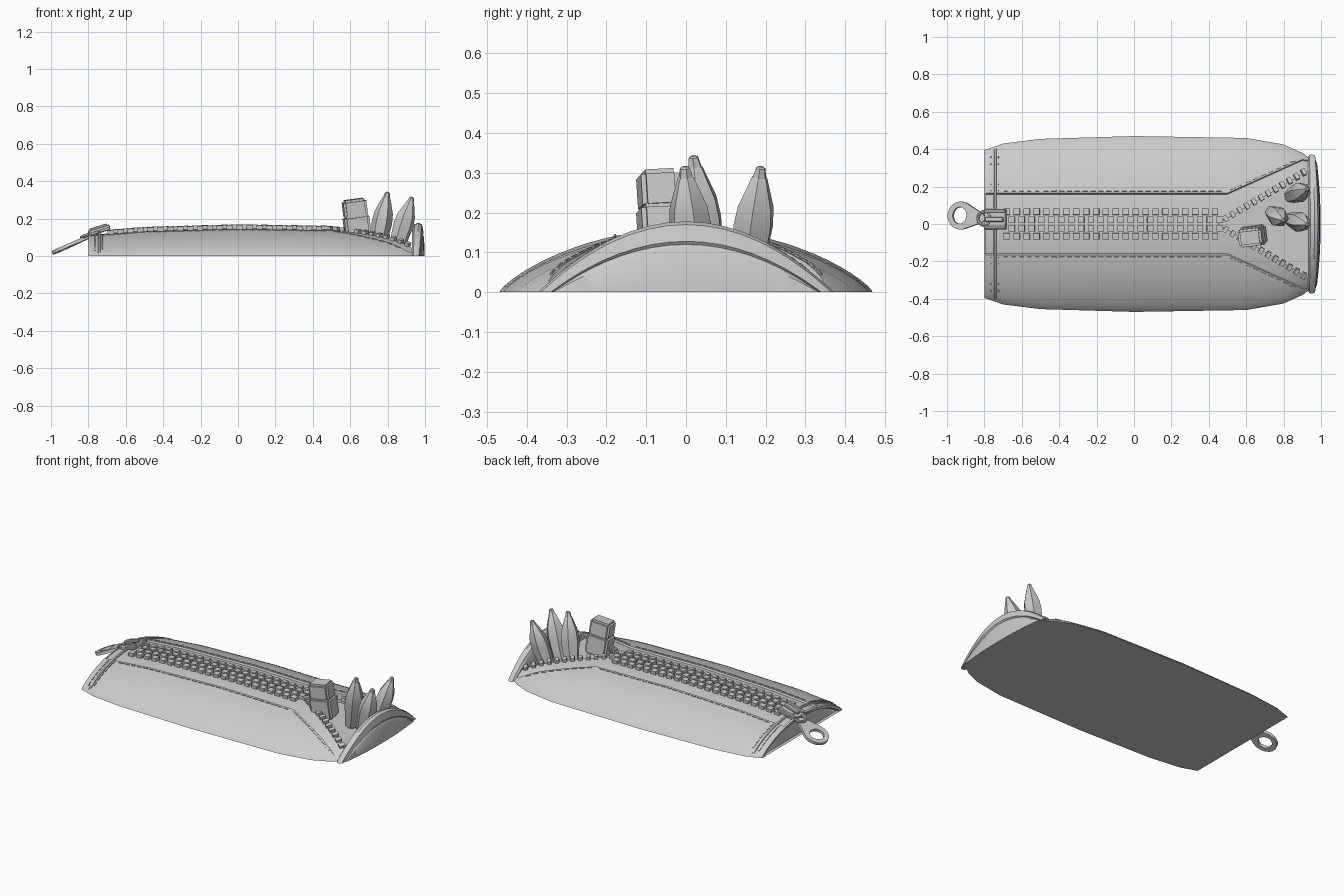
import bpy, bmesh, math
from mathutils import Matrix, Vector, Euler

if "Cube" in bpy.data.objects:
    bpy.data.objects.remove(bpy.data.objects["Cube"])

grey = bpy.data.materials.new("plain_grey")
grey.use_nodes = True
grey.diffuse_color = (0.6, 0.6, 0.6, 1)
grey.node_tree.nodes["Principled BSDF"].inputs["Base Color"].default_value = (0.6, 0.6, 0.6, 1)


def finish(bm, name, up=None, angle=35):
    """Turn a bmesh into a named object, facing 'up' or outwards."""
    bm.normal_update()
    if up is None:
        bmesh.ops.recalc_face_normals(bm, faces=bm.faces)
    elif sum(f.normal.dot(Vector(up)) * f.calc_area() for f in bm.faces) < 0:
        bmesh.ops.reverse_faces(bm, faces=bm.faces)
    me = bpy.data.meshes.new(name)
    bm.to_mesh(me)
    bm.free()
    me.materials.append(grey)
    ob = bpy.data.objects.new(name, me)
    bpy.context.collection.objects.link(ob)
    bpy.ops.object.select_all(action="DESELECT")
    ob.select_set(True)
    bpy.context.view_layer.objects.active = ob
    bpy.ops.object.shade_smooth_by_angle(angle=math.radians(angle))
    return ob


def loft(rows, ring=False, closed=False, caps=False):
    """Skin a list of point rows with quads."""
    bm = bmesh.new()
    vs = [[bm.verts.new(p) for p in r] for r in rows]
    pairs = list(zip(vs, vs[1:])) + ([(vs[-1], vs[0])] if closed else [])
    n = len(vs[0])
    for a, b in pairs:
        for i in range(n if ring else n - 1):
            j = (i + 1) % n
            bm.faces.new((a[i], a[j], b[j], b[i]))
    if caps:
        bm.faces.new(vs[0])
        bm.faces.new(vs[-1])
    return bm


def interp(table, x):
    for (x0, v0), (x1, v1) in zip(table, table[1:]):
        if x <= x1:
            return v0 + (v1 - v0) * max(0, (x - x0) / (x1 - x0))
    return table[-1][1]


# Pouch shape along its length: half width, crown, cloth edge, tape edge
WIDTH = [(-0.8, 0.395), (-0.7, 0.43), (-0.5, 0.455), (0, 0.47), (0.6, 0.46),
         (0.8, 0.425), (0.9, 0.38), (0.94, 0.35)]
CROWN = [(-0.8, 0.125), (-0.7, 0.13), (-0.5, 0.146), (0, 0.16), (0.5, 0.152),
         (0.75, 0.135), (0.94, 0.12)]
CLOTH = [(-0.8, 0.165), (0.5, 0.165), (0.9, 0.345), (0.94, 0.34)]
TAPE = [(-0.8, 0), (0.45, 0), (0.94, 0.29)]
DIP = 0.01


def surf(x, y):
    u = y / interp(WIDTH, x)
    return interp(CROWN, x) * max(0, 1 - u * u) ** 0.8


# Pouch halves: cloth, stepped zip tape and its turned-down edge
STATIONS = [-0.8, -0.75, -0.7, -0.6, -0.5, -0.25, 0, 0.25, 0.45, 0.5, 0.6, 0.7, 0.8, 0.85, 0.9, 0.94]
for side, label in ((1, "back"), (-1, "front")):
    rows = []
    for x in STATIONS:
        w, c, t = (interp(k, x) for k in (WIDTH, CLOTH, TAPE))
        row = []
        for i in range(11):
            y = w + (c - w) * (i / 10) ** 1.4
            row.append((x, side * y, surf(x, y)))
        for i in range(5):
            y = c - 0.006 + (t - c + 0.006) * i / 4
            row.append((x, side * y, surf(x, y) - DIP))
        row.append((x, side * t, surf(x, t) - DIP - (0.02 if t else 0)))
        rows.append(row)
    finish(loft(rows), label + "_pouch_half", (0, 0, 1))

# Flat underside
bm = bmesh.new()
edge = [(x, interp(WIDTH, x)) for x in STATIONS] + [(0.955, 0.37), (0.975, 0.33), (0.995, 0.15)]
pts = edge + [(x, -y) for x, y in reversed(edge)]
bm.faces.new([bm.verts.new((x, y, 0)) for x, y in pts])
finish(bm, "pouch_base", (0, 0, -1))


def arch(x, w, h, bulge=0, power=1):
    us = [math.sin(math.pi * (i / 24 - 0.5)) for i in range(25)]
    return [(x + bulge * (1 - u * u), u * w, h * max(0, 1 - u * u) ** power) for u in us]


# Closed end with a flared lip
finish(loft([arch(-0.79, 0.4, 0.128, 0, 0.8), arch(-0.8, 0.395, 0.122, 0, 0.8),
             arch(-0.797, 0.37, 0.105, 0, 0.8), arch(-0.77, 0.36, 0.095, 0, 0.8),
             arch(-0.78, 0.36, 0)]), "closed_end", (-1, 0, 0))

# Open end panel with a thick arched rim
finish(loft([arch(0.935, 0.35, 0), arch(0.93, 0.355, 0.145), arch(0.938, 0.37, 0.17, 0.005),
             arch(0.955, 0.372, 0.178, 0.01), arch(0.968, 0.365, 0.17, 0.015),
             arch(0.972, 0.34, 0.128, 0.02), arch(0.966, 0.335, 0.12, 0.02),
             arch(0.975, 0.332, 0.1, 0.02), arch(0.978, 0.33, 0, 0.02)]), "open_end_flap")


def block(bm, loc, size, rot):
    m = Matrix.Translation(loc) @ rot.to_4x4() @ Matrix.Diagonal((*size, 1))
    bmesh.ops.create_cube(bm, size=1, matrix=m)


def on_cloth(bm, x, y, d, size, lift):
    """Lay a small block on the pouch surface, its length along d."""
    e = 0.01
    n = Vector((surf(x - e, y) - surf(x + e, y), surf(x, y - e) - surf(x, y + e), 2 * e)).normalized()
    t = Vector((*d, 0))
    t = (t - n * t.dot(n)).normalized()
    rot = Matrix((t, n.cross(t), n)).transposed()
    block(bm, Vector((x, y, surf(x, y))) + n * lift, size, rot)


# Zip teeth: interlocked rows, then single rows spreading round the opening
bm = bmesh.new()
for s in (1, -1):
    for i in range(22):
        x = -0.68 + i * 0.053
        on_cloth(bm, x, s * 0.066, (1, 0), (0.034, 0.034, 0.024), -0.002)
        on_cloth(bm, x + 0.026, s * 0.023, (1, 0), (0.034, 0.036, 0.024), -0.002)
    slope = (0.49, s * 0.29)
    for i in range(12):
        x = 0.49 + i * 0.038
        on_cloth(bm, x, s * (interp(TAPE, x) + 0.006), slope, (0.022, 0.034, 0.024), -0.004)
finish(bm, "zip_teeth")

# Stitching beside the zip, along the opening and across the closed end
bm = bmesh.new()
for s in (1, -1):
    for i in range(28):
        on_cloth(bm, -0.68 + i * 0.042, s * 0.178, (1, 0), (0.03, 0.006, 0.006), 0.001)
    for i in range(9):
        x = 0.53 + i * 0.04
        on_cloth(bm, x, s * (interp(CLOTH, x) + 0.012), (0.4, s * 0.18), (0.03, 0.006, 0.006), 0.001)
    for x in (-0.765, -0.725):
        for i in range(6):
            on_cloth(bm, x, s * (0.19 + i * 0.035), (0, 1), (0.026, 0.006, 0.006), 0.001)
finish(bm, "stitching")

# Raised seam across the closed end
rows = []
for x, lift in ((-0.75, -0.002), (-0.747, 0.006), (-0.737, 0.006), (-0.734, -0.002)):
    w = interp(WIDTH, x)
    rows.append([(x, u * w, surf(x, u * w) + lift) for u in (i / 12 - 1 for i in range(25))])
for r in rows:
    r[0] = (*r[0][:2], 0)
    r[-1] = (*r[-1][:2], 0)
finish(loft(rows), "end_seam", (0, 0, 1))

# Zip slider: plate, two side rails and a bridge
bm = bmesh.new()
tilt = Euler((0, -0.3, 0)).to_matrix()
mid = Vector((-0.74, 0.025, 0.132))
for offset, size in (((0, 0, 0), (0.12, 0.11, 0.018)), ((0, 0.045, 0.012), (0.12, 0.018, 0.018)),
                     ((0, -0.045, 0.012), (0.12, 0.018, 0.018)), ((0, 0, 0.022), (0.1, 0.026, 0.016))):
    block(bm, mid + tilt @ Vector(offset), size, tilt)
bmesh.ops.bevel(bm, geom=bm.edges[:], offset=0.004, segments=1, affect="EDGES")
finish(bm, "zip_slider")

# Pull tab: tapered plate with a round hole
outer, inner = [], []
for k in range(24):
    a = math.tau * k / 24
    c, s = math.cos(a), math.sin(a)
    outer.append((0.145 * c, 0.05 * s) if c > 0.6 else (0.075 * c, 0.075 * s))
    inner.append((0.04 * c - 0.005, 0.045 * s))
rows = [[(x, y, z) for x, y in loop] for loop, z in
        ((outer, 0.009), (outer, -0.009), (inner, -0.009), (inner, 0.009))]
tab = finish(loft(rows, ring=True, closed=True), "pull_tab")
tab.location = (-0.925, 0.045, 0.046)
tab.rotation_euler = (0, -0.42, -0.12)

# Link between tab and slider
bpy.ops.mesh.primitive_torus_add(major_radius=0.036, minor_radius=0.009, major_segments=16,
                                 minor_segments=8, location=(-0.802, 0.03, 0.115), rotation=(0, -0.4, 0))
link = bpy.context.object
link.name = "pull_link"
link.data.materials.append(grey)
bpy.ops.object.shade_smooth_by_angle(angle=math.radians(40))


def pencil(name, base, tip, girth):
    """Six-sided pencil with a sharpened, blunt point."""
    base, tip = Vector(base), Vector(tip)
    rot = (tip - base).to_track_quat("Z", "Y")
    length = (tip - base).length
    rows = []
    for f, r in ((0, 0.75), (0.5, 1), (0.66, 0.9), (0.9, 0.4), (0.91, 0.34), (0.985, 0.24), (1, 0.12)):
        rows.append([base + rot @ Vector((girth * r * math.cos(k * math.pi / 3),
                                          girth * r * math.sin(k * math.pi / 3), f * length))
                     for k in range(6)])
    finish(loft(rows, ring=True, caps=True), name, angle=25)


pencil("middle_pencil", (0.74, 0.06, 0.02), (0.8, 0.018, 0.343), 0.055)
pencil("front_pencil", (0.84, 0.025, 0.02), (0.93, -0.003, 0.316), 0.055)
pencil("back_pencil", (0.84, 0.15, 0.02), (0.93, 0.188, 0.316), 0.054)

# Eraser in a slightly wider sleeve
tilt = Euler((0.05, -0.13, 0.12)).to_matrix()
for name, z, size in (("eraser", 0.06, (0.125, 0.095, 0.1)), ("eraser_sleeve", -0.04, (0.135, 0.105, 0.13))):
    bm = bmesh.new()
    block(bm, Vector((0.632, -0.066, 0.195)) + tilt @ Vector((0, 0, z)), size, tilt)
    bmesh.ops.bevel(bm, geom=bm.edges[:], offset=0.012, segments=2, affect="EDGES")
    finish(bm, name)
